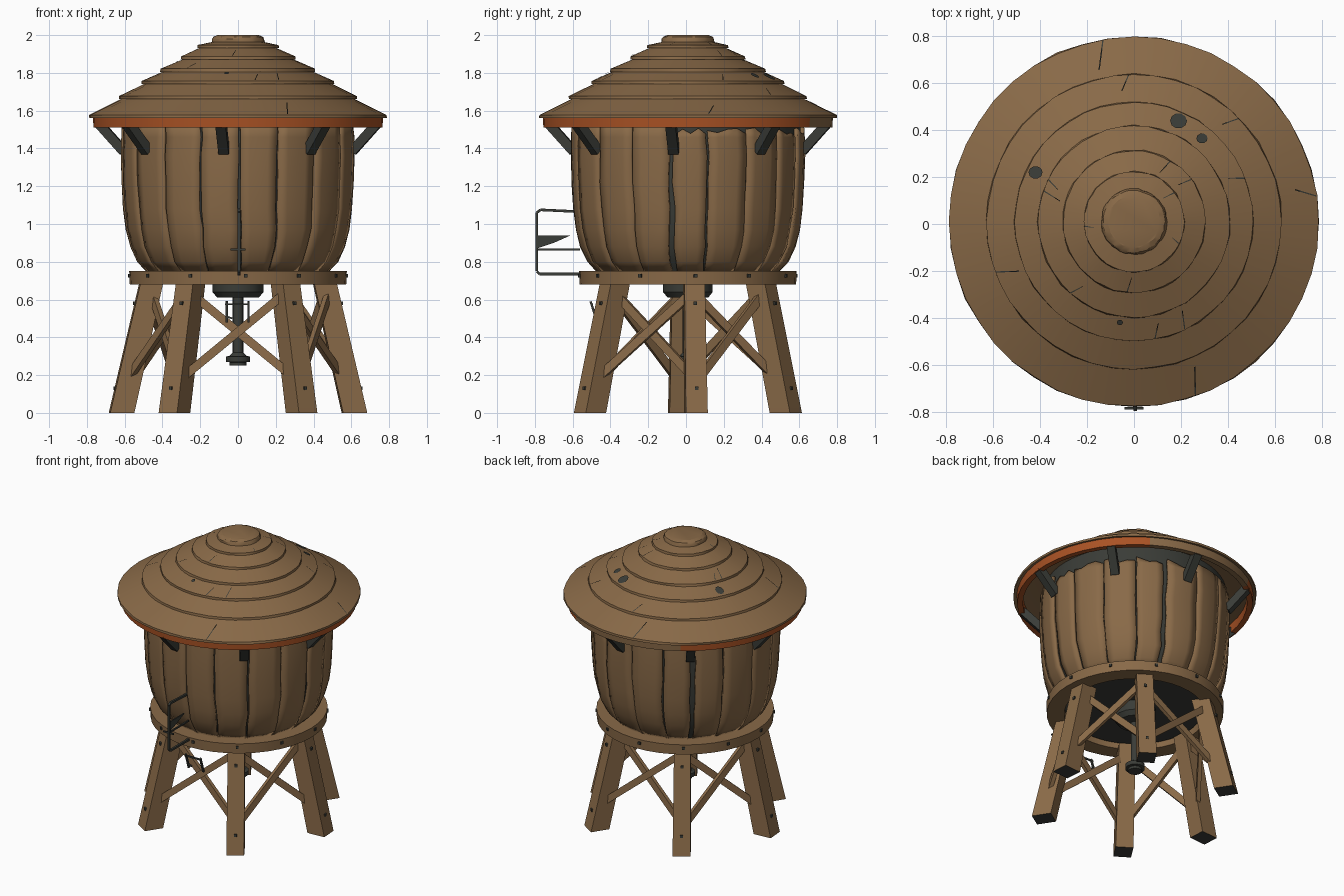
import bpy, bmesh, math, random
from mathutils import Vector

random.seed(4)
CY = 0.01  # the tank sits slightly behind the origin

cube = bpy.data.objects.get("Cube")
if cube:
    bpy.data.objects.remove(cube, do_unlink=True)


def material(name, rgb):
    m = bpy.data.materials.new(name)
    m.use_nodes = True
    m.diffuse_color = (*rgb, 1)
    m.node_tree.nodes["Principled BSDF"].inputs["Base Color"].default_value = (*rgb, 1)
    return m


WOOD = material("brown_wood", (0.25, 0.143, 0.064))
ORANGE = material("orange_paint", (0.40, 0.085, 0.018))
DARK = material("dark_iron", (0.042, 0.045, 0.038))


def finish(name, bm, *mats, smooth=None, recalc=True):
    if recalc:
        bmesh.ops.recalc_face_normals(bm, faces=bm.faces[:])
    me = bpy.data.meshes.new(name)
    bm.to_mesh(me)
    bm.free()
    ob = bpy.data.objects.new(name, me)
    bpy.context.collection.objects.link(ob)
    for m in mats:
        me.materials.append(m)
    if smooth:
        bpy.ops.object.select_all(action='DESELECT')
        ob.select_set(True)
        bpy.context.view_layer.objects.active = ob
        bpy.ops.object.shade_smooth_by_angle(angle=math.radians(smooth))
    return ob


def polar(r, deg, z, cy=CY):
    a = math.radians(deg)
    return Vector((r * math.cos(a), r * math.sin(a) + cy, z))


def lathe(profile, seg, closed=False, wobble=0.0):
    """Revolve (radius, height) points; open profiles get capped ends."""
    bm = bmesh.new()
    rings = []
    for r, z in profile:
        rings.append([bm.verts.new(polar(r + random.uniform(-wobble, wobble), 360 * i / seg, z))
                      for i in range(seg)])
    pairs = list(zip(rings, rings[1:]))
    if closed:
        pairs.append((rings[-1], rings[0]))
    else:
        bm.faces.new(rings[0])
        bm.faces.new(rings[-1])
    for a, b in pairs:
        for i in range(seg):
            j = (i + 1) % seg
            bm.faces.new((a[i], a[j], b[j], b[i]))
    return bm


def prism(bm, low, high):
    """Solid between two four-cornered ends."""
    a = [bm.verts.new(p) for p in low]
    b = [bm.verts.new(p) for p in high]
    faces = [bm.faces.new(a), bm.faces.new(b)]
    for i in range(4):
        j = (i + 1) % 4
        faces.append(bm.faces.new((a[i], a[j], b[j], b[i])))
    return faces


def beam(bm, p, q, width, depth, outward):
    """Straight bar from p to q; depth is measured along outward."""
    p, q, n = Vector(p), Vector(q), Vector(outward)
    d = (q - p).normalized()
    side = d.cross(n).normalized() * width / 2
    n = side.cross(d).normalized() * depth / 2
    corners = [side + n, n - side, -side - n, side - n]
    prism(bm, [p + c for c in corners], [q + c for c in corners])


# Roof: overlapping rings of shingles and a round cap
steps = [(0.79, 1.565), (0.63, 1.665), (0.51, 1.745), (0.41, 1.81),
         (0.305, 1.875), (0.215, 1.935), (0.14, 1.968)]
profile = [(0.02, 1.6), (0.6, 1.6)]
for i, (r, z) in enumerate(steps):
    if i:
        profile.append((r - 0.015, z - 0.002))
    profile += [(r, z - 0.004), (r - 0.002, z + 0.012)]
profile += [(0.132, 1.99), (0.11, 2.0)]
finish("roof", lathe(profile, 44, wobble=0.003), WOOD, smooth=25)


def roof_height(r):
    for (r0, z0), (r1, z1) in zip(steps, steps[1:]):
        if r1 <= r <= r0:
            return z0 + 0.012 + (z1 - z0 - 0.014) * (r0 - r) / (r0 - r1)
    return 2.0


# Dark knot holes and cracks lying on the shingles
bm = bmesh.new()
for x, y, size in [(0.19, 0.44, 0.036), (0.29, 0.365, 0.024), (-0.42, 0.22, 0.03), (-0.06, -0.42, 0.013)]:
    disc = []
    for k in range(10):
        px, py = x + size * math.cos(k * math.tau / 10), y + size * math.sin(k * math.tau / 10) * 0.9
        disc.append(bm.verts.new((px, py, roof_height(math.hypot(px, py - CY)) + 0.004)))
    bm.faces.new(disc)
for i in range(18):
    r0, z0 = steps[i % 6]
    r1 = steps[i % 6 + 1][0]
    a = random.uniform(0, 360)
    inner = r0 - 0.004 - (r0 - r1) * random.uniform(0.4, 0.8)
    w = 0.16 / r0
    quad = [(r0 - 0.004, a - w), (r0 - 0.004, a + w), (inner, a + 3.5), (inner, a + 3)]
    bm.faces.new([bm.verts.new(polar(r, t, roof_height(r) + 0.003)) for r, t in quad])
for f in bm.faces:
    f.normal_update()
    if f.normal.z < 0:
        f.normal_flip()
finish("roof_knots_and_cracks", bm, DARK, recalc=False)

# Painted rim below the roof, bare wood at the back
bm = lathe([(0.728, 1.51), (0.765, 1.51), (0.768, 1.568), (0.728, 1.575)], 44, closed=True)
for f in bm.faces:
    c = f.calc_center_median()
    f.material_index = int(55 < math.degrees(math.atan2(c.y - CY, c.x)) < 125)
finish("roof_rim", bm, ORANGE, WOOD, smooth=30)

# Brackets between tank and rim
bm = bmesh.new()
for k in range(8):
    a = 45 * k - 7
    beam(bm, polar(0.61, a, 1.385), polar(0.745, a, 1.535), 0.055, 0.05, polar(1, a, -1, 0))
finish("roof_brackets", bm, DARK)

# Tank: dark core seen through the gaps between curved staves
barrel = [(0.475, 0.74), (0.53, 0.80), (0.567, 0.88), (0.59, 0.97),
          (0.604, 1.08), (0.613, 1.22), (0.617, 1.36), (0.615, 1.46), (0.612, 1.54)]
core = [(0.44, 0.71)] + [(r - 0.016, z) for r, z in barrel] + [(0.59, 1.6)]
finish("tank_core", lathe(core, 54), DARK, smooth=40)

STAVES, COLS = 18, 4
seams = []
for k in range(STAVES):
    shift = random.uniform(-2, 2)
    half = 1.5 if k in (3, 6, 17) else random.uniform(0.35, 0.7)
    seams.append([(20 * k + 10 + shift + random.uniform(-0.6, 0.6), half * random.uniform(0.6, 1.3))
                  for _ in barrel])
bm = bmesh.new()
for k in range(STAVES):
    left, right = seams[k - 1], seams[k]
    swell = random.uniform(-0.004, 0.005)
    worn = 0 <= 20 * k <= 95
    grid = []
    for row, (r, z) in enumerate(barrel):
        a0 = left[row][0] + left[row][1] - (360 if k == 0 else 0)
        a1 = right[row][0] - right[row][1]
        line = []
        for c in range(COLS + 1):
            drop = random.uniform(0.03, 0.07) if worn and row == len(barrel) - 1 else 0
            bulge = swell + random.uniform(-0.002, 0.002)
            line.append(bm.verts.new(polar(r + bulge, a0 + (a1 - a0) * c / COLS, z - drop)))
        grid.append(line)
    for lo, hi in zip(grid, grid[1:]):
        for c in range(COLS):
            bm.faces.new((lo[c], lo[c + 1], hi[c + 1], hi[c]))
staves = finish("tank_staves", bm, WOOD, smooth=30, recalc=False)
thick = staves.modifiers.new("thickness", 'SOLIDIFY')
thick.thickness = 0.02
thick.offset = -1

# Platform ring with bolt heads
finish("platform_ring", lathe([(0.46, 0.68), (0.573, 0.68), (0.576, 0.75), (0.46, 0.75)], 40, closed=True),
       WOOD, smooth=30)
bm = bmesh.new()
for k in range(12):
    a = 30 * k + 4
    beam(bm, polar(0.568, a, 0.725), polar(0.582, a, 0.725), 0.018, 0.018, (0, 0, 1))

# Splayed legs with dark worn feet
LEGS = [4, 57, 123, 184, 237, 303]


def leg_centre(a, z):
    return polar(0.618 - 0.158 * z / 0.69, a, z)


legs = bmesh.new()
for a in LEGS:
    out, side = polar(1, a, 0, 0), polar(1, a + 90, 0, 0)
    ends = []
    for z, w, d in [(0, 0.058, 0.064), (0.025, 0.058, 0.064), (0.69, 0.054, 0.06)]:
        c = leg_centre(a, z)
        ends.append([c + out * d + side * w, c - out * d + side * w,
                     c - out * d - side * w, c + out * d - side * w])
    for f in prism(legs, ends[0], ends[1]):
        f.material_index = int(f.calc_center_median().z < 0.001)
    prism(legs, ends[1], ends[2])
    for z in (0.13, 0.58):
        c = leg_centre(a, z)
        beam(bm, c + out * 0.05, c + out * 0.071, 0.018, 0.018, (0, 0, 1))
finish("legs", legs, WOOD, DARK)
finish("bolts", bm, DARK)

# Crossed braces in every bay
bm = bmesh.new()
for a, b in zip(LEGS, LEGS[1:] + LEGS[:1]):
    out = polar(1, (a + b + (360 if b < a else 0)) / 2, 0, 0)
    for p, q, offset in ((a, b, 0.014), (b, a, -0.014)):
        beam(bm, leg_centre(p, 0.17) + out * offset, leg_centre(q, 0.64) + out * offset, 0.045, 0.026, out)
finish("cross_braces", bm, WOOD)

# Outlet pipe under the tank
outlet = [(0.03, 0.25), (0.045, 0.25), (0.045, 0.268), (0.064, 0.27), (0.064, 0.298), (0.045, 0.302),
          (0.028, 0.32), (0.028, 0.61), (0.11, 0.61), (0.135, 0.64), (0.135, 0.71)]
finish("outlet_pipe", lathe(outlet, 14), DARK, smooth=30)

# Bent ladder remains: upper hoop with a torn plate, lower hanging piece
bm = bmesh.new()
hoop = [(-0.56, 1.065), (-0.77, 1.075), (-0.79, 1.06), (-0.79, 0.75), (-0.775, 0.735), (-0.56, 0.735)]
for (y0, z0), (y1, z1) in zip(hoop, hoop[1:]):
    beam(bm, (0.005, y0, z0), (0.005, y1, z1), 0.014, 0.014, (1, 0, 0))
beam(bm, (0, -0.79, 0.865), (0, -0.56, 0.865), 0.01, 0.01, (1, 0, 0))
beam(bm, (-0.04, -0.785, 0.865), (0.04, -0.785, 0.865), 0.01, 0.01, (0, 0, 1))
plate = [(-0.79, 0.94), (-0.61, 0.94), (-0.70, 0.90), (-0.79, 0.87)]
prism(bm, [(-0.003, y, z) for y, z in plate], [(0.005, y, z) for y, z in plate])
for x in (-0.06, 0.055):
    beam(bm, (x, -0.505, 0.59), (x, -0.47, 0.48), 0.012, 0.012, (1, 0, 0))
beam(bm, (-0.07, -0.497, 0.575), (0.06, -0.497, 0.575), 0.01, 0.01, (0, 0, 1))
beam(bm, (-0.06, -0.48, 0.51), (-0.03, -0.48, 0.50), 0.01, 0.01, (0, 0, 1))
finish("ladder_remains", bm, DARK)
